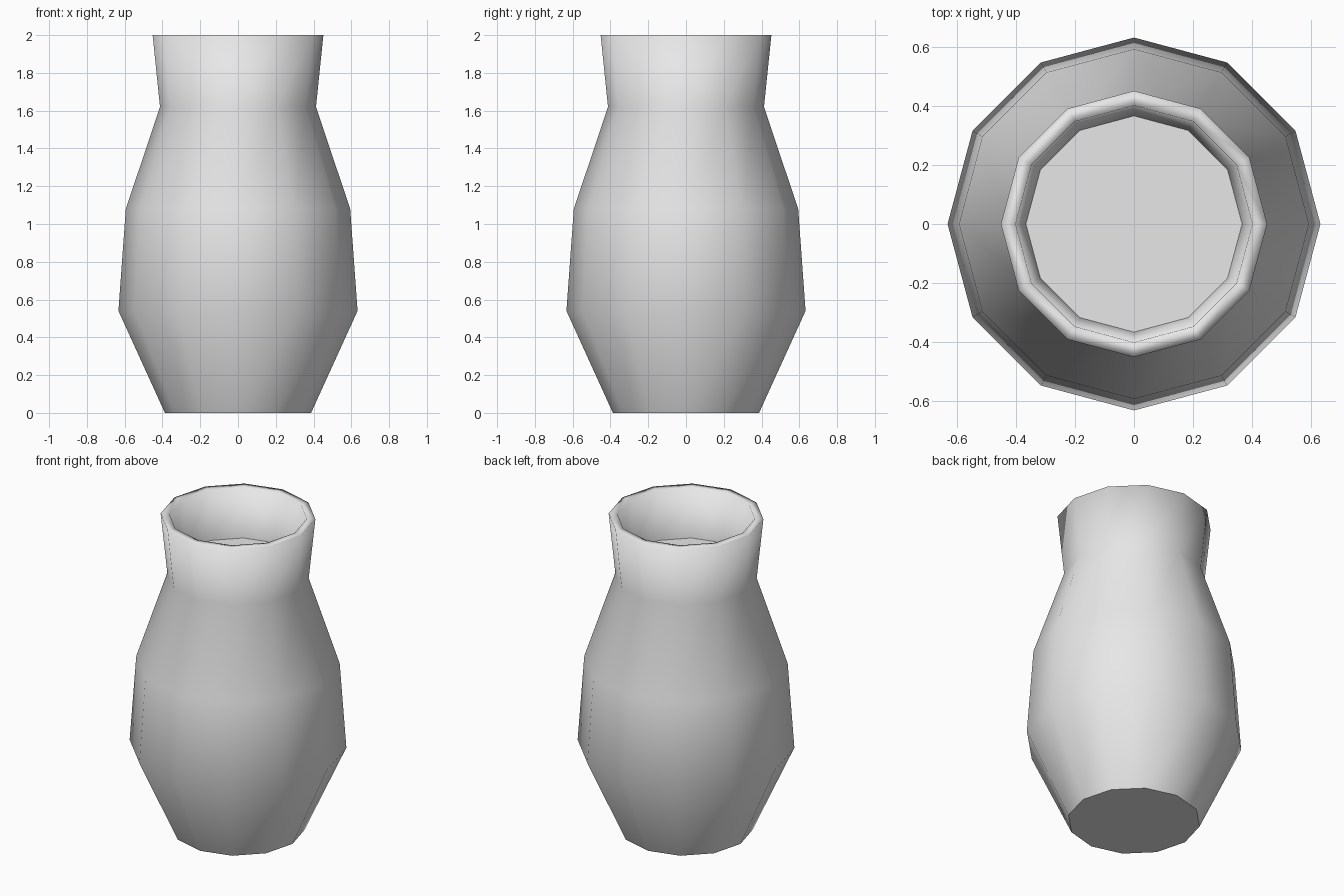
import bpy, bmesh
from math import cos, sin, tau

cube = bpy.data.objects.get("Cube")
if cube:
    bpy.data.objects.remove(cube, do_unlink=True)

SIDES = 12

# Plain grey clay
clay = bpy.data.materials.new("light_grey_clay")
clay.use_nodes = True
grey = (0.8, 0.8, 0.8, 1)
clay.diffuse_color = grey
clay.node_tree.nodes["Principled BSDF"].inputs["Base Color"].default_value = grey

# Radius and height from the base, up the outside, over the lip, down to the inner floor
profile = [(0.387, 0), (0.633, 0.54), (0.594, 1.08), (0.413, 1.62),
           (0.452, 2), (0.402, 2), (0.367, 1.69)]

bm = bmesh.new()
rings = [[bm.verts.new((r * cos(tau * i / SIDES), r * sin(tau * i / SIDES), z))
          for i in range(SIDES)] for r, z in profile]

# Smooth walls and lip
for low, high in zip(rings, rings[1:]):
    for i in range(SIDES):
        j = (i + 1) % SIDES
        bm.faces.new((low[i], low[j], high[j], high[i])).smooth = True

# Flat base and inner floor
bm.faces.new(reversed(rings[0]))
bm.faces.new(rings[-1])

mesh = bpy.data.meshes.new("vase")
bm.to_mesh(mesh)
bm.free()
mesh.materials.append(clay)
vase = bpy.data.objects.new("vase", mesh)
bpy.context.collection.objects.link(vase)
